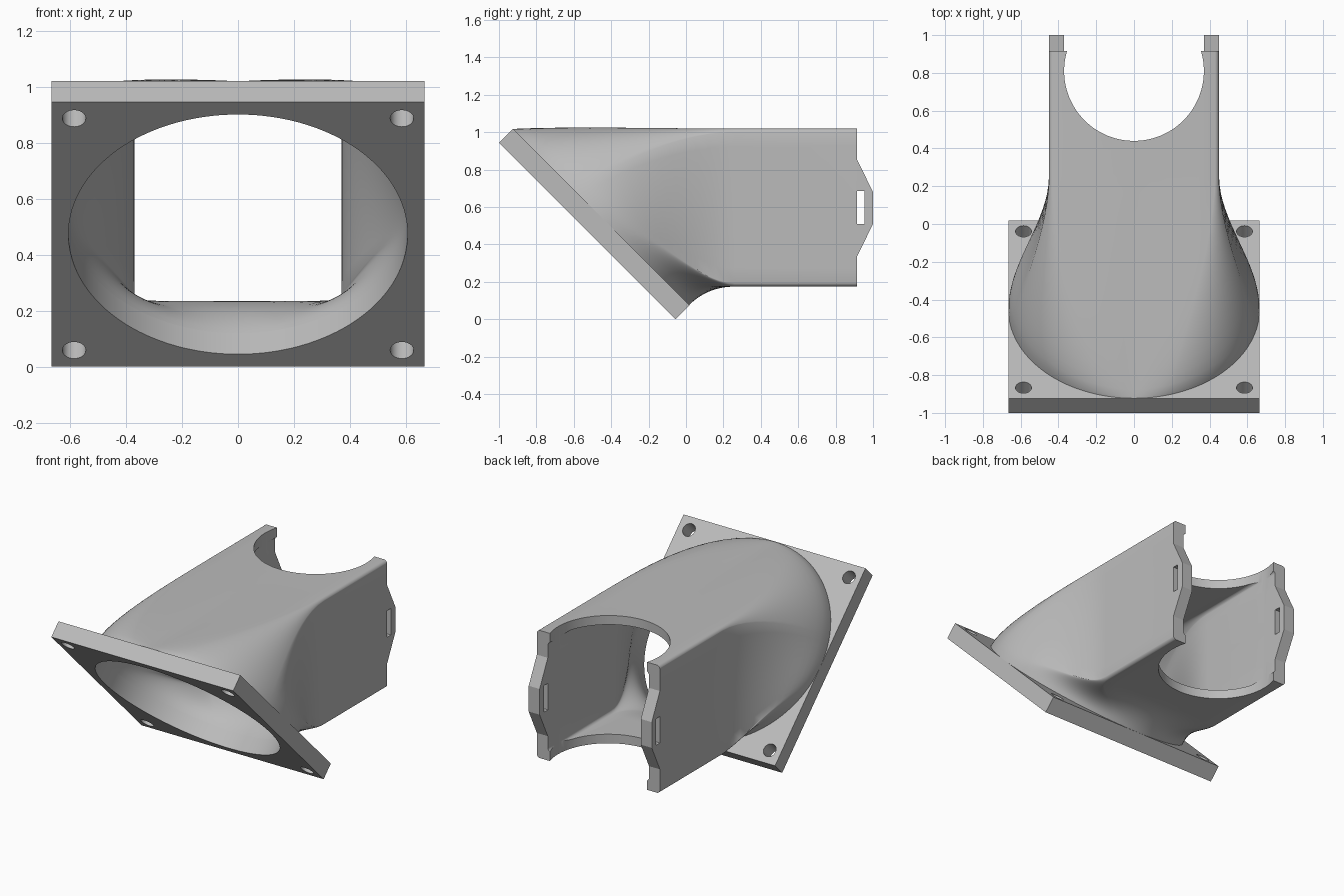
import bpy, bmesh, math
from mathutils import Vector, Matrix

if "Cube" in bpy.data.objects:
    bpy.data.objects.remove(bpy.data.objects["Cube"])

grey = bpy.data.materials.new("light grey plastic")
grey.use_nodes = True
grey.diffuse_color = (0.5, 0.5, 0.5, 1)
grey.node_tree.nodes["Principled BSDF"].inputs["Base Color"].default_value = (0.5, 0.5, 0.5, 1)

S = math.sqrt(0.5)
NORMAL = Vector((0, S, S))                   # plate axis, pointing into the duct
PLATE_TOP = Vector((0, -0.4525, 0.5475))     # centre of the plate's inner face
THICK = 0.106
TILT = Matrix.Rotation(-math.pi / 4, 4, 'X')


def make_object(name, bm):
    bmesh.ops.recalc_face_normals(bm, faces=bm.faces)
    mesh = bpy.data.meshes.new(name)
    bm.to_mesh(mesh)
    bm.free()
    mesh.materials.append(grey)
    obj = bpy.data.objects.new(name, mesh)
    bpy.context.collection.objects.link(obj)
    return obj


def cylinder(bm, radius, depth, matrix, sides=96):
    bmesh.ops.create_cone(bm, cap_ends=True, segments=sides, radius1=radius,
                          radius2=radius, depth=depth, matrix=matrix)


def cut(obj, bm):
    """Subtract the closed shapes in bm from obj and apply the result."""
    tool = make_object("cutter", bm)
    tool.hide_render = True
    mod = obj.modifiers.new("cut", 'BOOLEAN')
    mod.operation, mod.solver, mod.object = 'DIFFERENCE', 'EXACT', tool
    bpy.context.view_layer.objects.active = obj
    bpy.ops.object.modifier_apply(modifier=mod.name)
    bpy.data.objects.remove(tool)


def smooth(obj, angle):
    bpy.ops.object.select_all(action='DESELECT')
    obj.select_set(True)
    bpy.context.view_layer.objects.active = obj
    bpy.ops.object.shade_smooth_by_angle(angle=math.radians(angle))


def clamp(v):
    return max(-1, min(1, v))


def duct_rings(radius, half_w, low, high, corner, steps=14, sides=120):
    """Sections blending from the round plate opening to the boxy tube."""
    half_h, mid = (high - low) / 2, (high + low) / 2
    flat = math.sin(math.radians(15))
    rings = [[] for _ in range(steps + 2)]
    for i in range(sides):
        t = 2 * math.pi * i / sides
        s, c = math.sin(t), math.cos(t)
        p0 = PLATE_TOP + radius * Vector((s, -c * S, c * S))
        p3 = Vector(((half_w - corner) * clamp(s / flat) + corner * s, 0.26,
                     mid + (half_h - corner) * clamp(c / flat) + corner * c))
        d = (p3 - p0).length
        p1 = p0 + NORMAL * d * 0.35 * abs(math.sin(t / 2))
        p2 = p3 - Vector((0, d * 0.35, 0))
        for k in range(steps + 1):
            u = k / steps
            v = 1 - u
            rings[k].append(v**3 * p0 + 3*v*v*u * p1 + 3*v*u*u * p2 + u**3 * p3)
        rings[-1].append(Vector((p3.x, 0.915, p3.z)))
    return rings


# Hollow duct: outer skin out, inner skin back, closed into one loop
bm = bmesh.new()
outer = duct_rings(0.665, 0.45, 0.175, 1.02, 0.025)
inner = duct_rings(0.605, 0.37, 0.235, 0.96, 0.025)
loop = [[bm.verts.new(p) for p in ring] for ring in outer + inner[::-1]]
for a, b in zip(loop, loop[1:] + loop[:1]):
    for i in range(len(a)):
        j = (i + 1) % len(a)
        bm.faces.new((a[i], a[j], b[j], b[i]))
duct = make_object("duct", bm)

# Round notch through the roof and floor at the open end
bm = bmesh.new()
cylinder(bm, 0.37, 3, Matrix.Translation((0, 0.81, 0.5)), 128)
cut(duct, bm)
smooth(duct, 30)

# Tilted mounting plate with bore and four bolt holes
place = Matrix.Translation(PLATE_TOP - NORMAL * THICK / 2) @ TILT
bm = bmesh.new()
bmesh.ops.create_cube(bm, size=1, matrix=place @ Matrix.Diagonal((1.33, 1.336, THICK, 1)))
plate = make_object("mounting_plate", bm)
bm = bmesh.new()
cylinder(bm, 0.605, 0.4, place, 120)
for x in (-0.585, 0.585):
    for y in (-0.585, 0.585):
        cylinder(bm, 0.042, 0.4, place @ Matrix.Translation((x, y, 0)), 32)
cut(plate, bm)
smooth(plate, 30)

# Clip tabs on the side walls, each wrapping a slot
profile = [(0.912, 0.86), (1, 0.68), (1, 0.51), (0.912, 0.33),
           (0.912, 0.51), (0.955, 0.51), (0.955, 0.685), (0.912, 0.685)]
for side, name in ((1, "left_tab"), (-1, "right_tab")):
    bm = bmesh.new()
    face = bm.faces.new([bm.verts.new((side * 0.37, y, z)) for y, z in profile])
    ext = bmesh.ops.extrude_face_region(bm, geom=[face])
    bmesh.ops.translate(bm, vec=(side * 0.08, 0, 0),
                        verts=[v for v in ext["geom"] if isinstance(v, bmesh.types.BMVert)])
    make_object(name, bm)
